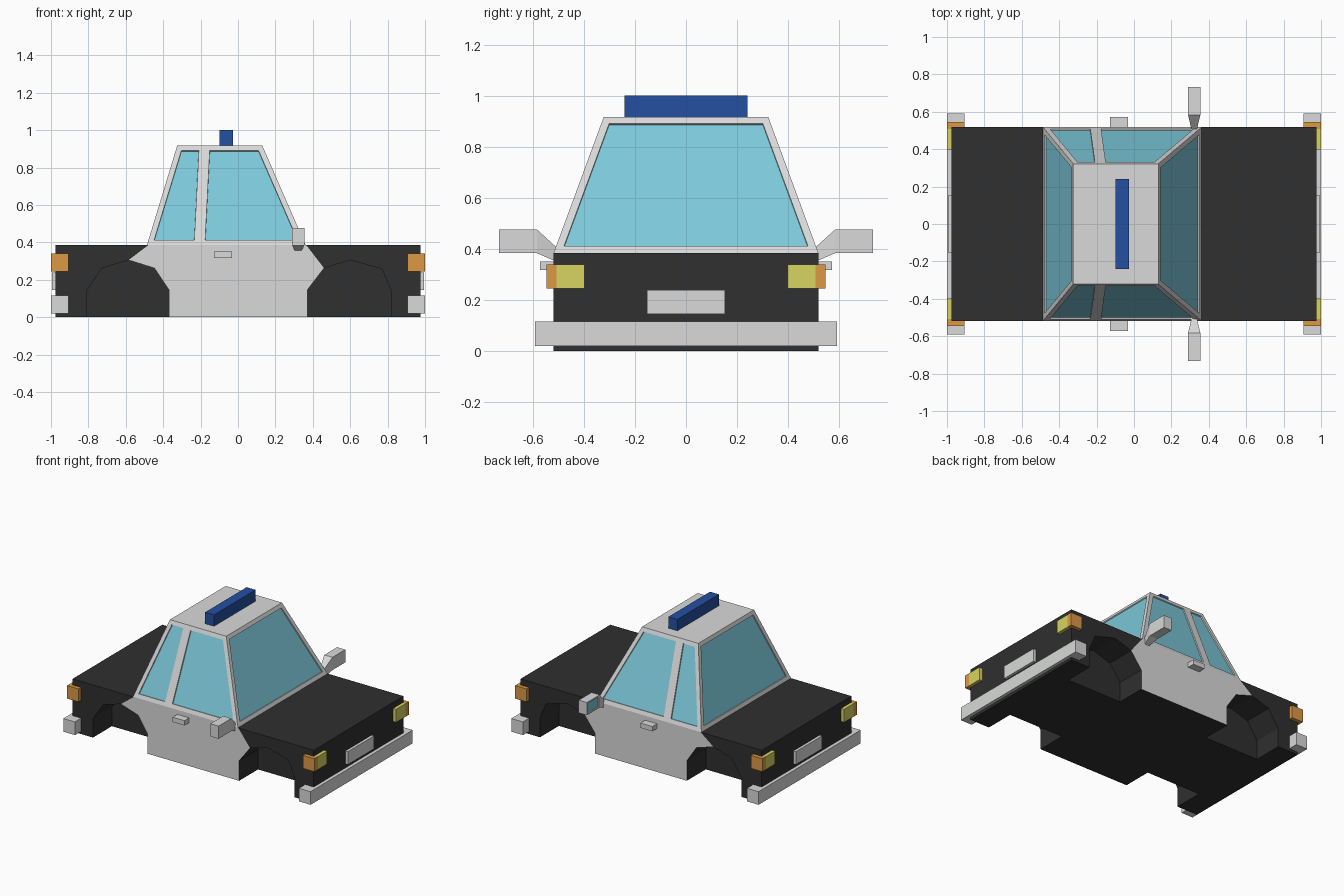
import bpy, bmesh
from mathutils import Vector

if "Cube" in bpy.data.objects:
    bpy.data.objects.remove(bpy.data.objects["Cube"])


def material(name, rgb):
    m = bpy.data.materials.new(name)
    m.diffuse_color = (*rgb, 1.0)
    m.use_nodes = True
    m.node_tree.nodes["Principled BSDF"].inputs["Base Color"].default_value = m.diffuse_color
    return m


BLACK = material("black_paint", (0.029, 0.029, 0.029))
WHITE = material("pale_grey", (0.69, 0.70, 0.69))
GLASS = material("sky_blue_glass", (0.205, 0.59, 0.71))
BLUE = material("signal_blue", (0.018, 0.08, 0.36))
ORANGE = material("amber", (0.72, 0.32, 0.06))
YELLOW = material("lamp_yellow", (0.68, 0.66, 0.12))


def finish(bm, name, mats):
    me = bpy.data.meshes.new(name)
    bm.to_mesh(me)
    bm.free()
    for m in mats:
        me.materials.append(m)
    ob = bpy.data.objects.new(name, me)
    bpy.context.collection.objects.link(ob)
    return ob


def box(name, mat, xs, ys, zs):
    bm = bmesh.new()
    bmesh.ops.create_cube(bm, size=1)
    for v in bm.verts:
        v.co = Vector([(a + b) / 2 + c * abs(b - a) for (a, b), c in zip((xs, ys, zs), v.co)])
    return finish(bm, name, [mat])


def loft(rings):
    """Closed solid through rings of equal length."""
    bm = bmesh.new()
    rows = [[bm.verts.new(p) for p in ring] for ring in rings]
    n = len(rows[0])
    for a, b in zip(rows, rows[1:]):
        for i in range(n):
            j = (i + 1) % n
            bm.faces.new((a[i], a[j], b[j], b[i]))
    bm.faces.new(rows[0])
    bm.faces.new(rows[-1])
    bmesh.ops.recalc_face_normals(bm, faces=bm.faces)
    return bm


def add_pane(bm, faces, border, depth, index):
    """Inset faces flat, then recess them and give them the pane colour."""
    bmesh.ops.inset_individual(bm, faces=faces, thickness=border, use_even_offset=True)
    bmesh.ops.inset_individual(bm, faces=faces, thickness=0.001, depth=-depth, use_even_offset=True)
    for f in faces:
        f.material_index = index


# Body side profiles in x, z, with the wheel arches left open
HW, INNER, TOP = 0.518, 0.30, 0.385
rear = [(-.975, 0), (-.81, 0), (-.81, .14), (-.727, .262), (-.585, .305), (-.48, TOP), (-.975, TOP)]
door = [(-.37, 0), (.372, 0), (.372, .147), (.46, .262), (.365, TOP), (-.48, TOP),
        (-.585, .305), (-.447, .262), (-.37, .147)]
front = [(.975, 0), (.818, 0), (.818, .144), (.77, .257), (.6, .305), (.46, .262), (.365, TOP), (.975, TOP)]

box("body_core", BLACK, (-.975, .975), (-INNER, INNER), (0, TOP))

for side, s in (("right", -1), ("left", 1)):
    for part, prof in (("rear_wing", rear), ("door_panel", door), ("front_wing", front)):
        bm = loft([[(x, s * y, z) for x, z in prof] for y in (INNER, HW)])
        if part == "door_panel":  # only the outer skin is pale
            for f in bm.faces:
                f.material_index = int(abs(f.normal.y) > 0.9)
        finish(bm, f"{side}_{part}", [BLACK, WHITE])

    # Door handle
    box(f"{side}_door_handle", WHITE, (-.128, -.032), (s * .51, s * .572), (.317, .352))

    # Wing mirror: tapered arm and housing, glass on the rearward face
    rings = []
    for y, x0, x1, z0, z1 in ((.505, .307, .336, .35, .405), (.584, .289, .355, .384, .477),
                              (.732, .289, .355, .384, .477)):
        rings.append([(x0, s * y, z0), (x1, s * y, z0), (x1, s * y, z1), (x0, s * y, z1)])
    bm = loft(rings)
    bm.normal_update()
    glass = [f for f in bm.faces if f.normal.x < -0.99]
    add_pane(bm, glass, 0.01, 0.006, 1)
    finish(bm, f"{side}_wing_mirror", [WHITE, GLASS])

# Cabin with the side faces split at the door post
base = [(-.487, -HW), (-.206, -HW), (.362, -HW), (.362, HW), (-.206, HW), (-.487, HW)]
roof = [(-.325, -.322), (-.179, -.322), (.13, -.322), (.13, .322), (-.179, .322), (-.325, .322)]
bm = loft([[(x, y, TOP) for x, y in base], [(x, y, .917) for x, y in roof]])
bm.normal_update()
panes = [f for f in bm.faces if abs(f.normal.z) < 0.9]
add_pane(bm, panes, 0.029, 0.008, 1)
finish(bm, "cabin", [WHITE, GLASS])

# Roof light bar
box("roof_light_bar", BLUE, (-.098, -.026), (-.24, .24), (.91, 1.0))

# Bumpers, plates and corner lamps at both ends
for end, e in (("front", 1), ("rear", -1)):
    box(f"{end}_bumper", WHITE, (e * .906, e), (-.59, .59), (.02, .116))
    box(f"{end}_plate", WHITE, (e * .96, e * .995), (-.152, .152), (.145, .24))
    for side, s in (("right", -1), ("left", 1)):
        box(f"{end}_{side}_lamp", YELLOW, (e * .95, e), (s * .398, s * .507), (.245, .34))
        box(f"{end}_{side}_indicator", ORANGE, (e * .906, e), (s * .507, s * .546), (.245, .34))
